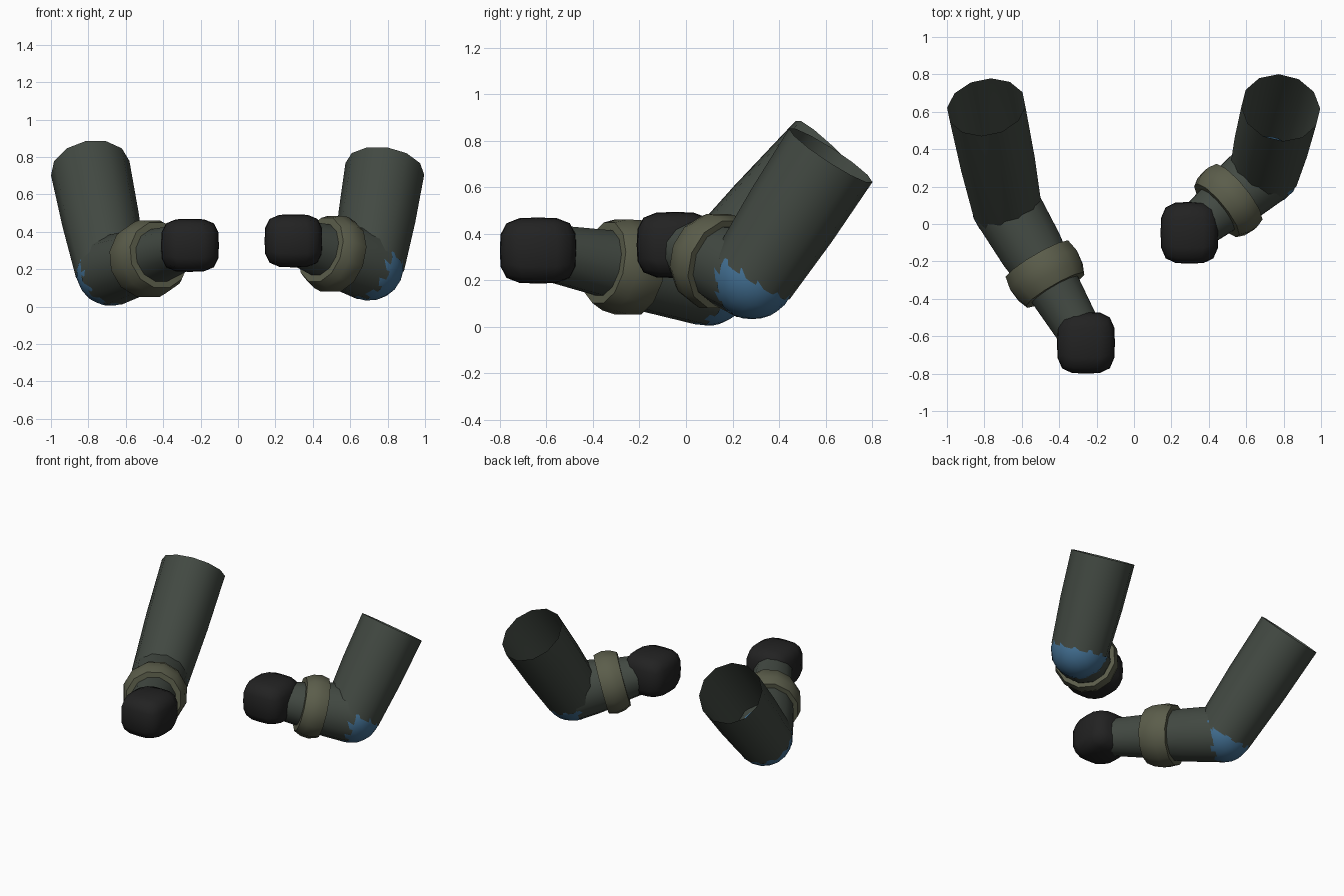
import bpy, bmesh, math
from mathutils import Vector

if "Cube" in bpy.data.objects:
    bpy.data.objects.remove(bpy.data.objects["Cube"])

SIDES = 12


def material(name, rgb):
    m = bpy.data.materials.new(name)
    m.diffuse_color = (*rgb, 1)
    m.use_nodes = True
    m.node_tree.nodes["Principled BSDF"].inputs["Base Color"].default_value = m.diffuse_color
    return m


SLEEVE = material("dark green cloth", (0.055, 0.067, 0.055))
CUFF = material("olive cuff", (0.105, 0.11, 0.07))
PATCH = material("blue elbow", (0.055, 0.16, 0.29))
GLOVE = material("black glove", (0.016, 0.016, 0.016))


def finish(name, bm, mat, angle=50):
    bmesh.ops.recalc_face_normals(bm, faces=bm.faces)
    me = bpy.data.meshes.new(name)
    bm.to_mesh(me)
    bm.free()
    me.materials.append(mat)
    ob = bpy.data.objects.new(name, me)
    bpy.context.collection.objects.link(ob)
    bpy.ops.object.select_all(action='DESELECT')
    ob.select_set(True)
    bpy.context.view_layer.objects.active = ob
    bpy.ops.object.shade_smooth_by_angle(angle=math.radians(angle))
    return ob


def lathe(name, origin, direction, profile, mat):
    """Open surface of revolution; profile = (distance along axis, radius)."""
    q = direction.to_track_quat('Z', 'Y')
    bm = bmesh.new()
    rings = []
    for d, r in profile:
        ring = []
        for i in range(SIDES):
            a = 2 * math.pi * (i + 0.5) / SIDES
            p = Vector((r * math.cos(a), r * math.sin(a), d))
            ring.append(bm.verts.new(origin + q @ p))
        rings.append(ring)
    for a, b in zip(rings, rings[1:]):
        for i in range(SIDES):
            j = (i + 1) % SIDES
            bm.faces.new((a[i], a[j], b[j], b[i]))
    return finish(name, bm, mat)


def arm(side, shoulder, elbow, hand, cuff_half):
    shoulder, elbow, hand = Vector(shoulder), Vector(elbow), Vector(hand)
    up, fore = shoulder - elbow, hand - elbow
    lu, lf = up.length, fore.length
    up.normalize()
    fore.normalize()

    # sleeve tubes, open at the shoulder
    lathe(side + "_upper_arm", elbow, up,
          [(0, 0.19), (lu * 0.5, 0.207), (lu, 0.213)], SLEEVE)
    lathe(side + "_forearm", elbow, fore,
          [(0, 0.19), (lf * 0.3, 0.178), (lf * 0.6, 0.147), (lf * 0.95, 0.122)], SLEEVE)

    # elbow ball showing between the tubes
    bm = bmesh.new()
    bmesh.ops.create_uvsphere(bm, u_segments=16, v_segments=10, radius=0.188)
    q = (up + fore).to_track_quat('Z', 'Y')
    for v in bm.verts:
        v.co = elbow + q @ v.co
    finish(side + "_elbow", bm, PATCH)

    # rolled cuff around the forearm
    h = cuff_half
    lathe(side + "_cuff", elbow + fore * lf * 0.5, fore,
          [(-h, 0.155), (-h, 0.2), (-h * 0.3, 0.213), (h * 0.4, 0.205),
           (h, 0.182), (h, 0.14)], CUFF)

    # boxy rounded fist
    bm = bmesh.new()
    bmesh.ops.create_cube(bm, size=2)
    bmesh.ops.subdivide_edges(bm, edges=bm.edges[:], cuts=3, use_grid_fill=True)
    for v in bm.verts:
        n = sum(abs(c) ** 3.6 for c in v.co) ** (1 / 3.6)
        p = v.co / n
        v.co = hand + Vector((p.x * 0.155, p.y * 0.165, p.z * 0.142))
    finish(side + "_fist", bm, GLOVE)


arm("left", (-0.79, 0.625, 0.74), (-0.68, 0.09, 0.192), (-0.257, -0.635, 0.328), 0.095)
arm("right", (0.785, 0.622, 0.737), (0.70, 0.285, 0.22), (0.297, -0.047, 0.352), 0.075)
